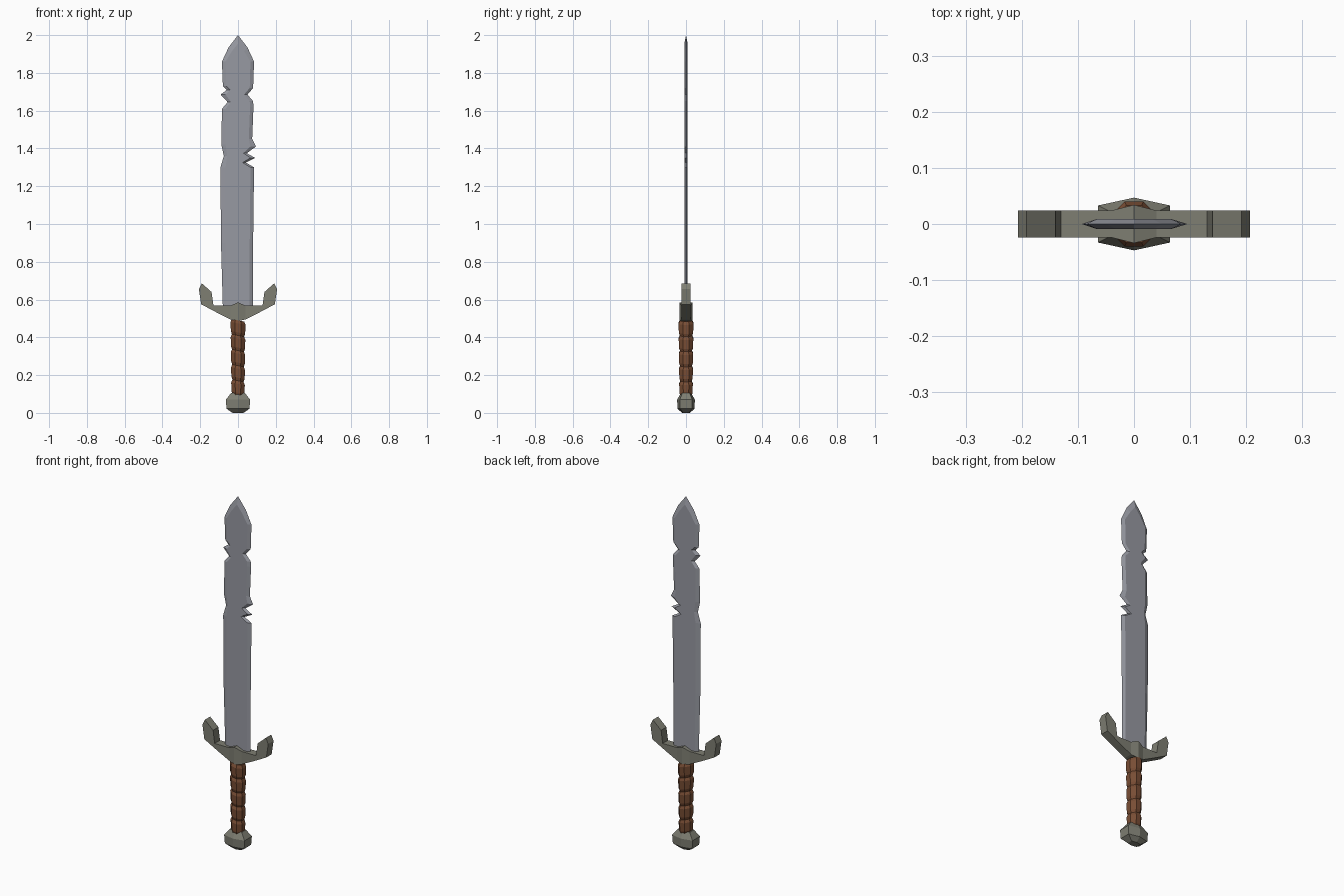
import bpy, math

if "Cube" in bpy.data.objects:
    bpy.data.objects.remove(bpy.data.objects["Cube"])


def make(name, verts, faces, color):
    me = bpy.data.meshes.new(name)
    me.from_pydata(verts, [], faces)
    me.update()
    ob = bpy.data.objects.new(name, me)
    bpy.context.collection.objects.link(ob)
    mat = bpy.data.materials.new(name + "_material")
    mat.diffuse_color = (*color, 1)
    mat.use_nodes = True
    mat.node_tree.nodes["Principled BSDF"].inputs["Base Color"].default_value = mat.diffuse_color
    me.materials.append(mat)
    return ob


def loft(name, rings, color):
    """Bridge rings of equal point count and cap both ends."""
    n = len(rings[0])
    verts = [p for r in rings for p in r]
    faces = [(k * n + i, k * n + (i + 1) % n, (k + 1) * n + (i + 1) % n, (k + 1) * n + i)
             for k in range(len(rings) - 1) for i in range(n)]
    faces += [tuple(reversed(range(n))), tuple(range((len(rings) - 1) * n, len(rings) * n))]
    return make(name, verts, faces, color)


STEEL, IRON, LEATHER = (0.31, 0.32, 0.36), (0.21, 0.21, 0.17), (0.19, 0.075, 0.035)

# Blade: chipped outline, sharp rim at y = 0, flat faces inset on both sides
right = [(0.08, 0.55), (0.08, 0.90), (0.085, 1.30), (0.042, 1.325), (0.09, 1.35), (0.047, 1.375),
         (0.095, 1.41), (0.075, 1.45), (0.082, 1.62), (0.08, 1.65), (0.05, 1.685), (0.08, 1.72),
         (0.085, 1.86), (0.05, 1.935)]
left = [(-0.05, 1.935), (-0.085, 1.86), (-0.08, 1.73), (-0.06, 1.71), (-0.092, 1.685),
        (-0.055, 1.645), (-0.085, 1.61), (-0.088, 1.42), (-0.075, 1.36), (-0.093, 1.30),
        (-0.09, 0.90), (-0.08, 0.55)]
rim = right + [(0, 2.0)] + left


def inset(x, z):
    if z == 2.0:
        return 0, 1.955
    return math.copysign(min(abs(x) - 0.018, 0.066), x), z - 0.02 * (z > 1.9)


inner = [inset(*p) for p in rim]
loft("blade", [[(x, -0.009, z) for x, z in inner],
               [(x, 0, z) for x, z in rim],
               [(x, 0.009, z) for x, z in inner]], STEEL)

# Guard: mirrored cross-sections (x, z) bottom and top, with a ridge in the middle
half = [(0, 0.485, 0, 0.585, 0.034), (0.04, 0.495, 0.04, 0.568, 0.024),
        (0.11, 0.53, 0.13, 0.568, 0.024), (0.195, 0.575, 0.14, 0.64, 0.024),
        (0.207, 0.655, 0.192, 0.686, 0.024)]
sections = [(-a, b, -c, d, w) for a, b, c, d, w in half[:0:-1]] + half
loft("guard", [[(a, -w, b), (a, w, b), (c, w, d), (c, -w, d)]
               for a, b, c, d, w in sections], IRON)

# Grip: five bulging, slightly slanted leather wraps
rings = []
for s in range(5):
    for t, r in ((0.0, 0.031), (0.2, 0.037), (0.8, 0.039), (1.0, 0.032)):
        z = 0.09 + (s + t) * 0.08
        r += 0.001 * s
        rings.append([(r * math.cos(a), r * math.sin(a), z - 0.2 * r * math.cos(a))
                      for a in (math.pi * (i + 0.5) / 4 for i in range(8))])
loft("grip", rings, LEATHER)

# Pommel: flattened six-sided knob
hexagon = [(0, -0.047), (0.064, -0.033), (0.064, 0.033), (0, 0.047), (-0.064, 0.033), (-0.064, -0.033)]
loft("pommel", [[(x * s, y * s, z) for x, y in hexagon]
                for z, s in ((0, 0.45), (0.022, 0.95), (0.07, 1.0), (0.105, 0.58))], IRON)
